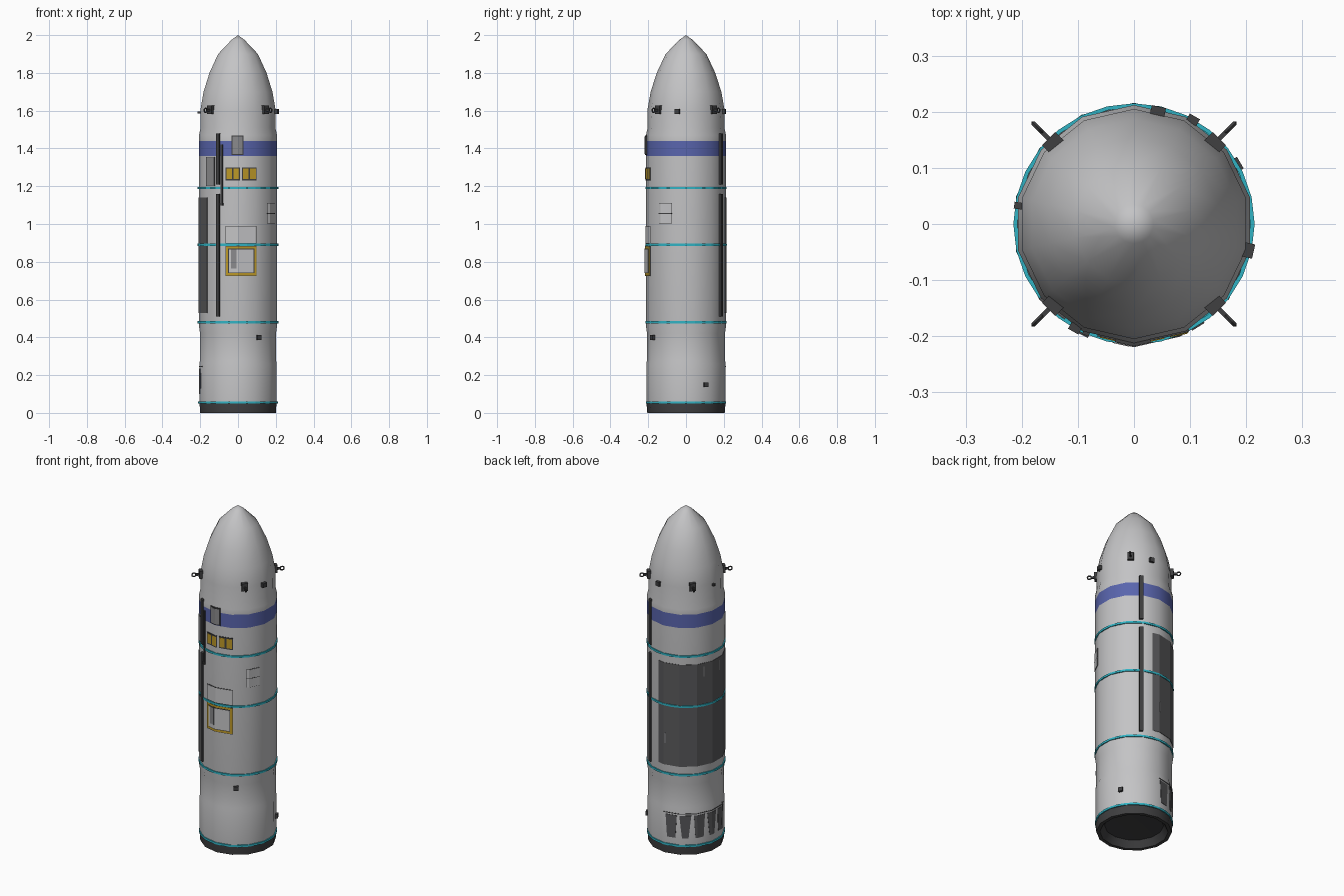
import bpy, bmesh, math
from mathutils import Matrix, Vector

cube = bpy.data.objects.get("Cube")
if cube:
    bpy.data.objects.remove(cube, do_unlink=True)


def material(name, r, g, b):
    m = bpy.data.materials.new(name)
    m.use_nodes = True
    m.diffuse_color = (r, g, b, 1)
    bsdf = next(n for n in m.node_tree.nodes if n.type == 'BSDF_PRINCIPLED')
    bsdf.inputs["Base Color"].default_value = (r, g, b, 1)
    bsdf.inputs["Roughness"].default_value = 0.6
    return m


LIGHT = material("light grey", 0.55, 0.55, 0.56)
MID = material("mid grey", 0.25, 0.25, 0.26)
PANEL = material("panel grey", 0.1, 0.1, 0.105)
DARK = material("dark grey", 0.05, 0.05, 0.052)
BLUE = material("band blue", 0.1, 0.13, 0.42)
CYAN = material("ring cyan", 0.03, 0.45, 0.55)
YELLOW = material("hatch yellow", 0.5, 0.31, 0.02)

SIDES = 14
STEP = 360 / SIDES
START = 90 % STEP          # one corner of the body faces straight back
# outer outline as (radius, height), from the skirt to the tip
OUTLINE = [(0.205, 0), (0.209, 0.05), (0.21, 0.26), (0.206, 0.28), (0.206, 0.42),
           (0.212, 0.46), (0.212, 1.36), (0.212, 1.44), (0.212, 1.47), (0.203, 1.51),
           (0.205, 1.6), (0.187, 1.7), (0.155, 1.8), (0.108, 1.9), (0.035, 1.975), (0, 2)]
RECESS = [(0, 0.05), (0.16, 0.04), (0.185, 0)]


def corner_radius(z):
    for (r0, z0), (r1, z1) in zip(OUTLINE, OUTLINE[1:]):
        if z0 <= z <= z1:
            return r0 + (r1 - r0) * (z - z0) / (z1 - z0)
    return 0


def on_body(az, z, lift=0.0):
    """Point on the faceted body at a compass angle and height."""
    half = math.radians(STEP / 2)
    off = math.radians((az - START) % STEP) - half
    r = corner_radius(z) * math.cos(half) / math.cos(off) + lift
    a = math.radians(az)
    return Vector((r * math.cos(a), r * math.sin(a), z))


def finish(name, bm, mats):
    mesh = bpy.data.meshes.new(name)
    bm.to_mesh(mesh)
    bm.free()
    for m in mats:
        mesh.materials.append(m)
    ob = bpy.data.objects.new(name, mesh)
    bpy.context.collection.objects.link(ob)
    return ob


def lathe(name, profile, mats, sides=SIDES, start=START, closed=False):
    bm = bmesh.new()
    rows = []
    for r, z in profile:
        rows.append([bm.verts.new((r * math.cos(a), r * math.sin(a), z)) for a in
                     (math.radians(start + 360 * i / sides) for i in range(sides))])
    pairs = list(zip(rows, rows[1:]))
    if closed:
        pairs.append((rows[-1], rows[0]))
    for low, high in pairs:
        for i in range(sides):
            j = (i + 1) % sides
            bm.faces.new((low[i], low[j], high[j], high[i]))
    bmesh.ops.remove_doubles(bm, verts=bm.verts, dist=1e-5)
    bmesh.ops.recalc_face_normals(bm, faces=bm.faces)
    return finish(name, bm, mats)


def plate(name, a0, a1, z0, z1, mat, lift=0.003, taper=0.0):
    """Thin plate that follows the body facets; taper narrows its foot."""
    corners = [START + STEP * k for k in range(-SIDES, 2 * SIDES)]
    angles = [a0] + [a for a in corners if a0 + 0.5 < a < a1 - 0.5] + [a1]
    mid = (a0 + a1) / 2
    bm = bmesh.new()
    low = [bm.verts.new(on_body(mid + (a - mid) * (1 - taper), z0, lift)) for a in angles]
    high = [bm.verts.new(on_body(a, z1, lift)) for a in angles]
    for i in range(len(angles) - 1):
        bm.faces.new((low[i], low[i + 1], high[i + 1], high[i]))
    ob = finish(name, bm, [mat])
    solid = ob.modifiers.new("thickness", 'SOLIDIFY')
    solid.thickness = lift + 0.001
    solid.offset = -1
    return ob


def framed(name, a0, a1, z0, z1, edge, fill, border, lift=0.003):
    da = math.degrees(border / 0.21)
    plate(name + "_frame", a0, a1, z0, z1, edge, lift)
    plate(name, a0 + da, a1 - da, z0 + border, z1 - border, fill, lift + 0.0012)


def block(name, az, z, size, mat, lift=0.0):
    """Box on the body; size is outward, sideways, upward."""
    bm = bmesh.new()
    bmesh.ops.create_cube(bm, size=1, matrix=Matrix.Diagonal((*size, 1)))
    ob = finish(name, bm, [mat])
    ob.location = on_body(az, z, lift)
    ob.rotation_euler.z = math.radians(az)
    return ob


def front(x):
    return -90 + math.degrees(math.asin(x / 0.212))


# Main body with dark skirt and blue band
body = lathe("body", RECESS + OUTLINE, [LIGHT, DARK, BLUE])
for f in body.data.polygons:
    z = f.center.z
    f.material_index = 1 if z < 0.052 else 2 if 1.36 < z < 1.44 else 0
bpy.context.view_layer.objects.active = body
body.select_set(True)
bpy.ops.object.shade_smooth_by_angle(angle=math.radians(32))
body.select_set(False)

# Cyan seam rings
for i, z in enumerate((0.055, 0.48, 0.89, 1.19)):
    r = corner_radius(z)
    lathe(f"seam_ring_{i + 1}", [(r - 0.004, z - 0.006), (r + 0.003, z - 0.006),
                                 (r + 0.003, z + 0.006), (r - 0.004, z + 0.006)],
          [CYAN], sides=28, closed=True)

# Large dark panel wrapping the back and right flank
plate("flank_panel", 79, 220, 0.53, 1.14, PANEL, 0.002)
for az, z in ((92, 0.69), (152, 1.09), (185, 1.09)):
    plate("flank_mark", az, az + 1.5, z - 0.03, z + 0.03, MID, 0.003)
plate("flank_seam", 79, 220, 0.886, 0.894, CYAN, 0.004)

# Cable raceways on opposite sides
for az in (60.5, 240.5):
    for z0, z1 in ((0.51, 1.16), (1.21, 1.48)):
        block("raceway", az, (z0 + z1) / 2, (0.014, 0.021, z1 - z0), DARK, 0.004)
block("side_conduit", front(-0.085), 1.26, (0.008, 0.012, 0.32), DARK, 0.002)
block("conduit_foot", front(-0.095), 1.105, (0.01, 0.035, 0.012), DARK, 0.002)
framed("service_panel", 218, 234, 1.2, 1.355, PANEL, MID, 0.003)

# Front windows: two pairs of yellow panes
for x0, x1 in ((-0.066, 0.01), (0.021, 0.098)):
    plate("window_frame", front(x0), front(x1), 1.23, 1.3, DARK, 0.003)
    half = (x1 - x0) / 2
    for x in (x0, x0 + half):
        plate("window_pane", front(x + 0.005), front(x + half - 0.005),
              1.237, 1.293, YELLOW, 0.0045)

# Crew hatch with yellow surround
h0, h1 = front(-0.066), front(0.098)
framed("hatch_surround", h0, h1, 0.725, 0.885, DARK, YELLOW, 0.003, 0.004)
plate("hatch_edge", h0 + 4, h1 - 4, 0.74, 0.87, DARK, 0.0065)
plate("hatch_door", h0 + 5, h1 - 5, 0.744, 0.866, LIGHT, 0.0075)
plate("hatch_recess", h0 + 8, front(-0.008), 0.765, 0.866, MID, 0.0085)

# Outlined access panels
framed("upper_access_panel", h0, h1, 0.897, 0.99, DARK, LIGHT, 0.003, 0.002)
framed("band_hatch", front(-0.034), front(0.03), 1.365, 1.468, DARK, MID, 0.006, 0.006)
framed("side_access_panel", -43, -21, 1.002, 1.11, DARK, LIGHT, 0.002, 0.002)
plate("side_access_line", -43, -21, 1.054, 1.057, DARK, 0.0038)

# Tapered dark patches low on the flank
for i in range(5):
    a = 93 + 22 * i
    plate("tapered_patch", a, a + 18, 0.1, 0.235, PANEL, 0.002, 0.45 if i % 2 else 0.25)
plate("patch_top_line", 90, 203, 0.243, 0.247, DARK, 0.002)

# Small sensors
for az, z, s in ((-13, 1.595, 0.026), (78, 1.595, 0.026), (171, 1.59, 0.012),
                 (-58, 0.4, 0.026), (30, 0.15, 0.024)):
    block("sensor", az, z, (0.018, s, s), DARK, 0.005)

# Four lifting lugs around the shoulder
for az in (45, 135, 225, 315):
    block("lug_base", az, 1.605, (0.022, 0.034, 0.045), DARK, 0.004)
    block("lug_arm", az, 1.602, (0.026, 0.008, 0.012), DARK, 0.022)
    bpy.ops.mesh.primitive_torus_add(major_segments=10, minor_segments=5, major_radius=0.011,
                                     minor_radius=0.004, location=on_body(az, 1.602, 0.042),
                                     rotation=(math.pi / 2, 0, math.radians(az)))
    ring = bpy.context.object
    ring.name = "lug_ring"
    ring.data.materials.append(DARK)
